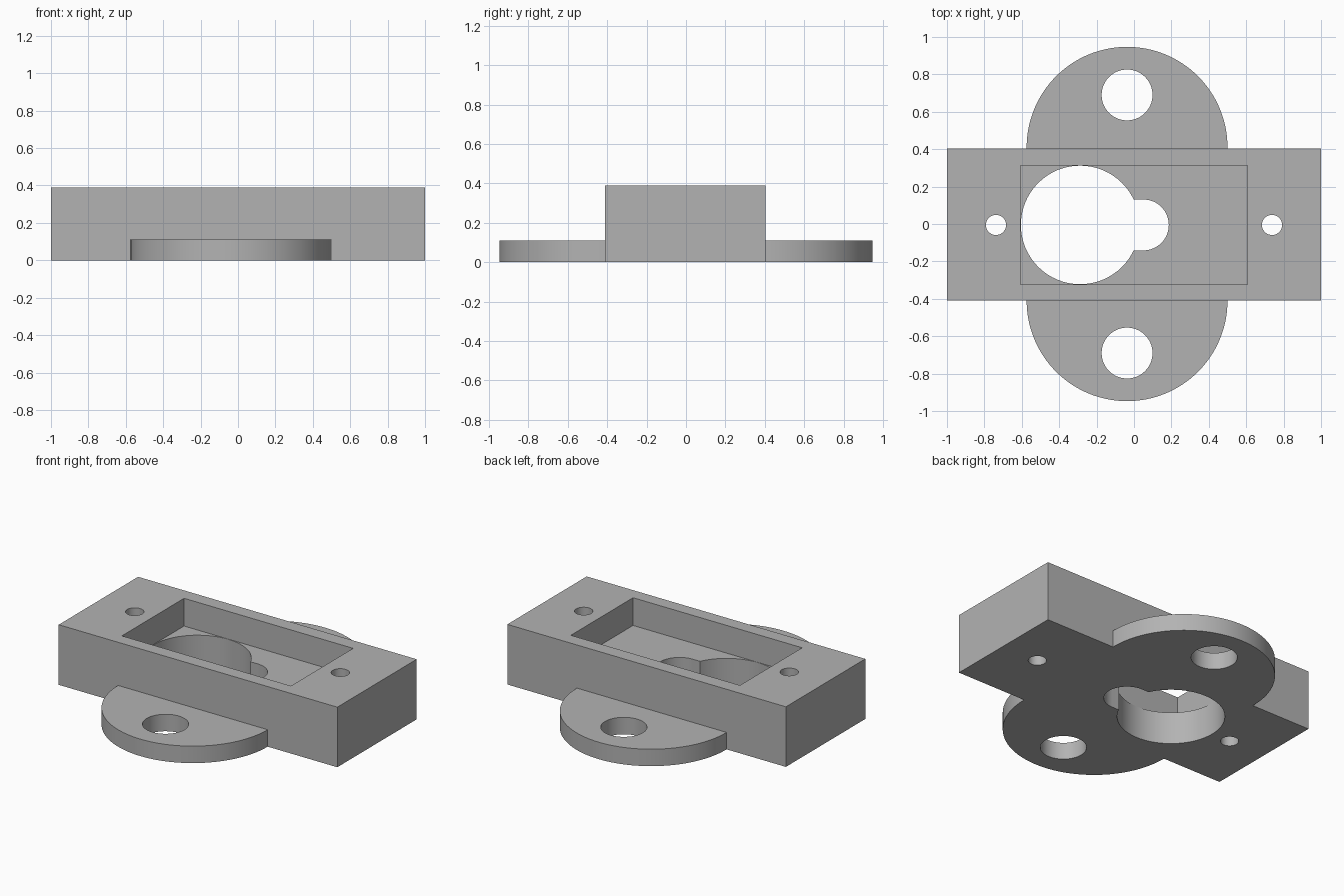
import bpy
import bmesh
from math import cos, sin, pi

cube = bpy.data.objects.get("Cube")
if cube:
    bpy.data.objects.remove(cube, do_unlink=True)

grey = bpy.data.materials.new("plain grey")
grey.use_nodes = True
GREY = (0.45, 0.45, 0.45, 1)
grey.diffuse_color = GREY
grey.node_tree.nodes["Principled BSDF"].inputs["Base Color"].default_value = GREY

MID_Y = -0.005      # centre line of the body
TAB_X = -0.037      # centre line of the tabs
HEIGHT, TAB_HEIGHT, POCKET_FLOOR = 0.39, 0.11, 0.21


def arc(cx, cy, r, start=0, sweep=2 * pi, n=64):
    """Points along an arc; a full circle omits its repeated end."""
    count = n if sweep == 2 * pi else n + 1
    return [(cx + r * cos(start + sweep * i / n),
             cy + r * sin(start + sweep * i / n)) for i in range(count)]


def rect(x0, x1, y0, y1):
    return [(x0, y0), (x1, y0), (x1, y1), (x0, y1)]


def prism(name, outline, z0, z1):
    """Extrude a flat outline between two heights."""
    bm = bmesh.new()
    face = bm.faces.new([bm.verts.new((x, y, z0)) for x, y in outline])
    top = bmesh.ops.extrude_face_region(bm, geom=[face])["geom"]
    bmesh.ops.translate(bm, vec=(0, 0, z1 - z0),
                        verts=[v for v in top if isinstance(v, bmesh.types.BMVert)])
    bmesh.ops.recalc_face_normals(bm, faces=bm.faces)
    mesh = bpy.data.meshes.new(name)
    bm.to_mesh(mesh)
    bm.free()
    mesh.materials.append(grey)
    obj = bpy.data.objects.new(name, mesh)
    bpy.context.collection.objects.link(obj)
    return obj


def activate(obj):
    bpy.ops.object.select_all(action="DESELECT")
    obj.select_set(True)
    bpy.context.view_layer.objects.active = obj


def cut(obj, outline, z0=-0.1, z1=0.6):
    """Remove an extruded outline from a part."""
    cutter = prism("cutter", outline, z0, z1)
    cutter.hide_render = True
    mod = obj.modifiers.new("cut", "BOOLEAN")
    mod.operation, mod.solver, mod.object = "DIFFERENCE", "EXACT", cutter
    activate(obj)
    bpy.ops.object.modifier_apply(modifier=mod.name)
    bpy.data.objects.remove(cutter, do_unlink=True)


def smooth(obj):
    activate(obj)
    bpy.ops.object.shade_smooth_by_angle(angle=pi / 6)


# Body block with rectangular pocket
body = prism("body", rect(-1, 1, -0.41, 0.404), 0, HEIGHT)
cut(body, rect(-0.607, 0.607, MID_Y - 0.319, MID_Y + 0.319), POCKET_FLOOR)

# Keyhole through the pocket floor: large circle and round-ended slot
cut(body, arc(-0.288, MID_Y, 0.317), z1=0.3)
slot = arc(0.05, MID_Y, 0.136, -pi / 2, pi, 32)
cut(body, slot + [(-0.2, MID_Y + 0.136), (-0.2, MID_Y - 0.136)], z1=0.3)

# Screw holes at both ends
for x in (-0.738, 0.738):
    cut(body, arc(x, MID_Y, 0.054, n=32))
smooth(body)

# Half-round mounting tabs, front and back
for name, side, root in (("front_tab", -1, -0.409), ("back_tab", 1, 0.404)):
    rim = arc(TAB_X, side * 0.41, 0.537, 0, side * pi)
    tab = prism(name, rim + [(rim[-1][0], root), (rim[0][0], root)], 0, TAB_HEIGHT)
    cut(tab, arc(TAB_X, side * 0.69, 0.136))
    smooth(tab)
